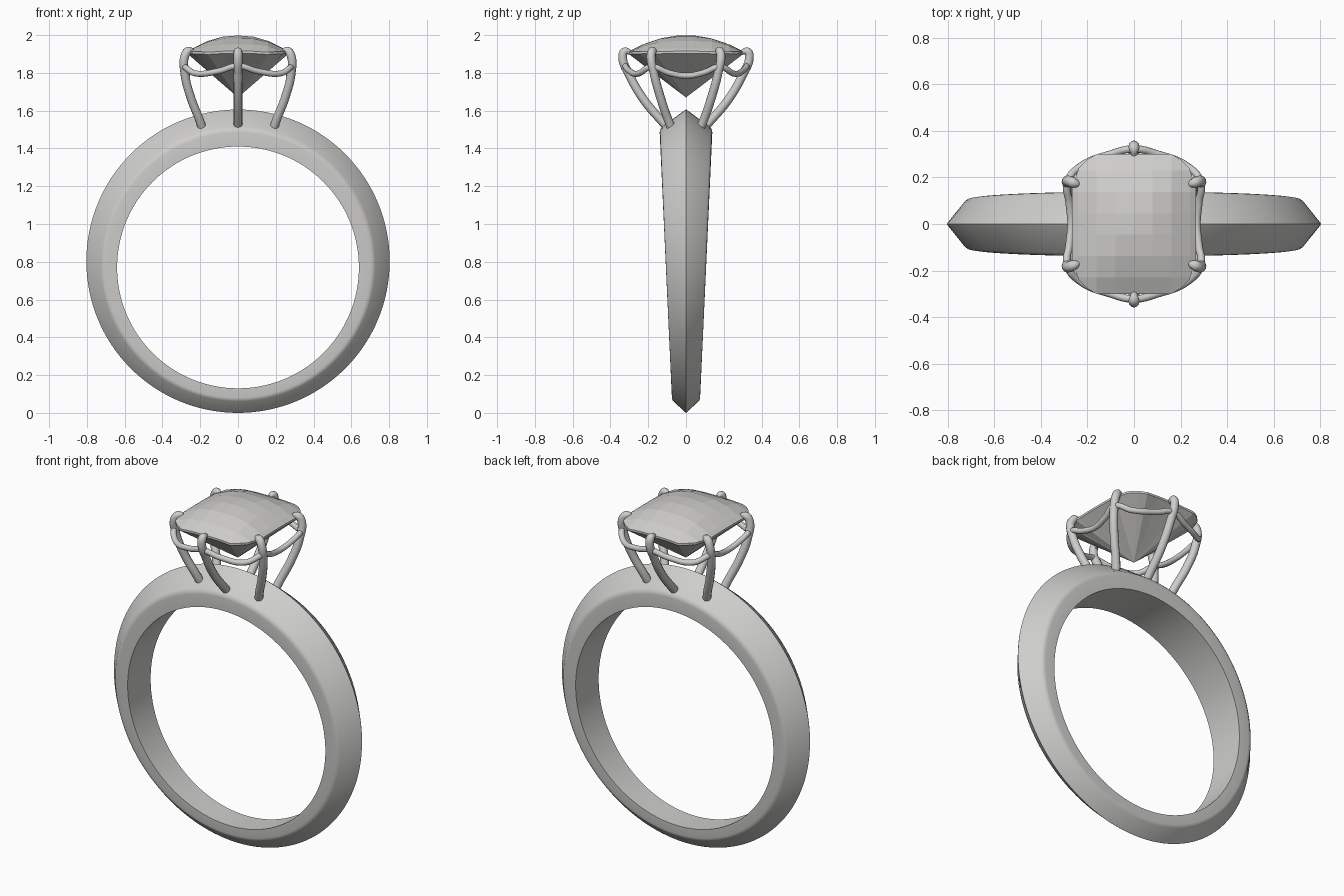
import bpy, bmesh
from math import sin, cos, tau, radians
from mathutils import Vector

cube = bpy.data.objects.get("Cube")
if cube:
    bpy.data.objects.remove(cube)

GREY = (0.62, 0.615, 0.6, 1)
metal = bpy.data.materials.new("pale grey")
metal.use_nodes = True
metal.diffuse_color = GREY
metal.node_tree.nodes["Principled BSDF"].inputs["Base Color"].default_value = GREY


def select(obj):
    bpy.ops.object.select_all(action='DESELECT')
    obj.select_set(True)
    bpy.context.view_layer.objects.active = obj


def mesh_object(name, bm):
    bmesh.ops.recalc_face_normals(bm, faces=bm.faces)
    mesh = bpy.data.meshes.new(name)
    bm.to_mesh(mesh)
    bm.free()
    mesh.materials.append(metal)
    obj = bpy.data.objects.new(name, mesh)
    bpy.context.collection.objects.link(obj)
    return obj


def tube(name, points, radius, closed=False):
    curve = bpy.data.curves.new(name, 'CURVE')
    curve.dimensions = '3D'
    curve.bevel_depth = radius
    curve.bevel_resolution = 4
    curve.resolution_u = 8
    curve.use_fill_caps = True
    spline = curve.splines.new('BEZIER')
    spline.bezier_points.add(len(points) - 1)
    spline.use_cyclic_u = closed
    for bp, co in zip(spline.bezier_points, points):
        bp.co = co
        bp.handle_left_type = bp.handle_right_type = 'AUTO'
    if not closed:
        spline.bezier_points[-1].radius = 0.5
    curve.materials.append(metal)
    obj = bpy.data.objects.new(name, curve)
    bpy.context.collection.objects.link(obj)
    select(obj)
    bpy.ops.object.convert(target='MESH')
    bpy.ops.object.shade_smooth_by_angle(angle=radians(60))


# Band: knife-edge section swept between two offset circles, wider at the top
half = [(0, 1), (0.38, 1), (0.46, 0.98), (0.53, 0.9), (0.97, 0.07)]
section = half + [(1, 0)] + [(t, -w) for t, w in reversed(half)]
bm = bmesh.new()
rings = []
STEPS = 128
for i in range(STEPS):
    a = tau * i / STEPS
    ring = []
    for t, w in section:
        r = 0.64 + 0.163 * t
        z = 0.77 + 0.033 * t + r * cos(a)
        ring.append(bm.verts.new((r * sin(a), w * (0.071 + 0.046 * z), z)))
    rings.append(ring)
for i, ring in enumerate(rings):
    after = rings[(i + 1) % STEPS]
    for j in range(len(ring)):
        k = (j + 1) % len(ring)
        bm.faces.new((ring[j], ring[k], after[k], after[j]))
band = mesh_object("band", bm)
select(band)
bpy.ops.object.shade_smooth_by_angle(angle=radians(35))

# Gem crown: a faceted grid trimmed to a cushion outline and domed
bm = bmesh.new()
bmesh.ops.create_grid(bm, x_segments=8, y_segments=7, size=0.32)
trims = [(0, 0.265), (19, 0.3025), (45, 0.338), (60, 0.34), (90, 0.30)]
for angle, dist in trims:
    for sx in (1, -1):
        for sy in (1, -1):
            n = Vector((sx * cos(radians(angle)), sy * sin(radians(angle)), 0))
            bmesh.ops.bisect_plane(bm, geom=bm.verts[:] + bm.edges[:] + bm.faces[:],
                                   plane_co=n * dist, plane_no=n, clear_outer=True)
for v in bm.verts:
    v.co.z = 2 - 0.085 * ((v.co.x / 0.265) ** 4 + (v.co.y / 0.30) ** 4) ** 0.5

# Gem girdle and pointed pavilion
rim = [e for e in bm.edges if e.is_boundary]
lower = bmesh.ops.extrude_edge_only(bm, edges=rim)["geom"]
for v in lower:
    if isinstance(v, bmesh.types.BMVert):
        v.co.z -= 0.012
tip = bm.verts.new((0, 0, 1.67))
for e in [e for e in lower if isinstance(e, bmesh.types.BMEdge) and e.is_boundary]:
    bm.faces.new((e.verts[0], e.verts[1], tip))
mesh_object("gem", bm)

# Claws: four at the corners, one at the middle of the front and back
corner = [(0.18, 0.06, 1.47), (0.2, 0.09, 1.54), (0.25, 0.135, 1.67), (0.282, 0.17, 1.8),
          (0.281, 0.185, 1.89), (0.262, 0.178, 1.916), (0.232, 0.167, 1.912)]
middle = [(0, 0.07, 1.48), (0, 0.115, 1.53), (0, 0.225, 1.66), (0, 0.3, 1.79),
          (0, 0.335, 1.88), (0, 0.325, 1.912), (0, 0.293, 1.91)]
for sy, end in ((-1, "front"), (1, "back")):
    tube(end + "_claw", [(x, sy * y, z) for x, y, z in middle], 0.023)
    for sx, side in ((1, "left"), (-1, "right")):
        tube(f"{end}_{side}_claw", [(sx * x, sy * y, z) for x, y, z in corner], 0.023)

# Gallery wire: sags between the claws
quarter = [(0.27, 0, 1.785), (0.278, 0.09, 1.8), (0.285, 0.18, 1.832),
           (0.225, 0.25, 1.797), (0.1, 0.3, 1.81)]
path = quarter + [(0, 0.322, 1.837)]
path += [(-x, y, z) for x, y, z in reversed(quarter)]
path += [(x, -y, z) for x, y, z in reversed(path[1:-1])]
tube("gallery_wire", path, 0.016, closed=True)
